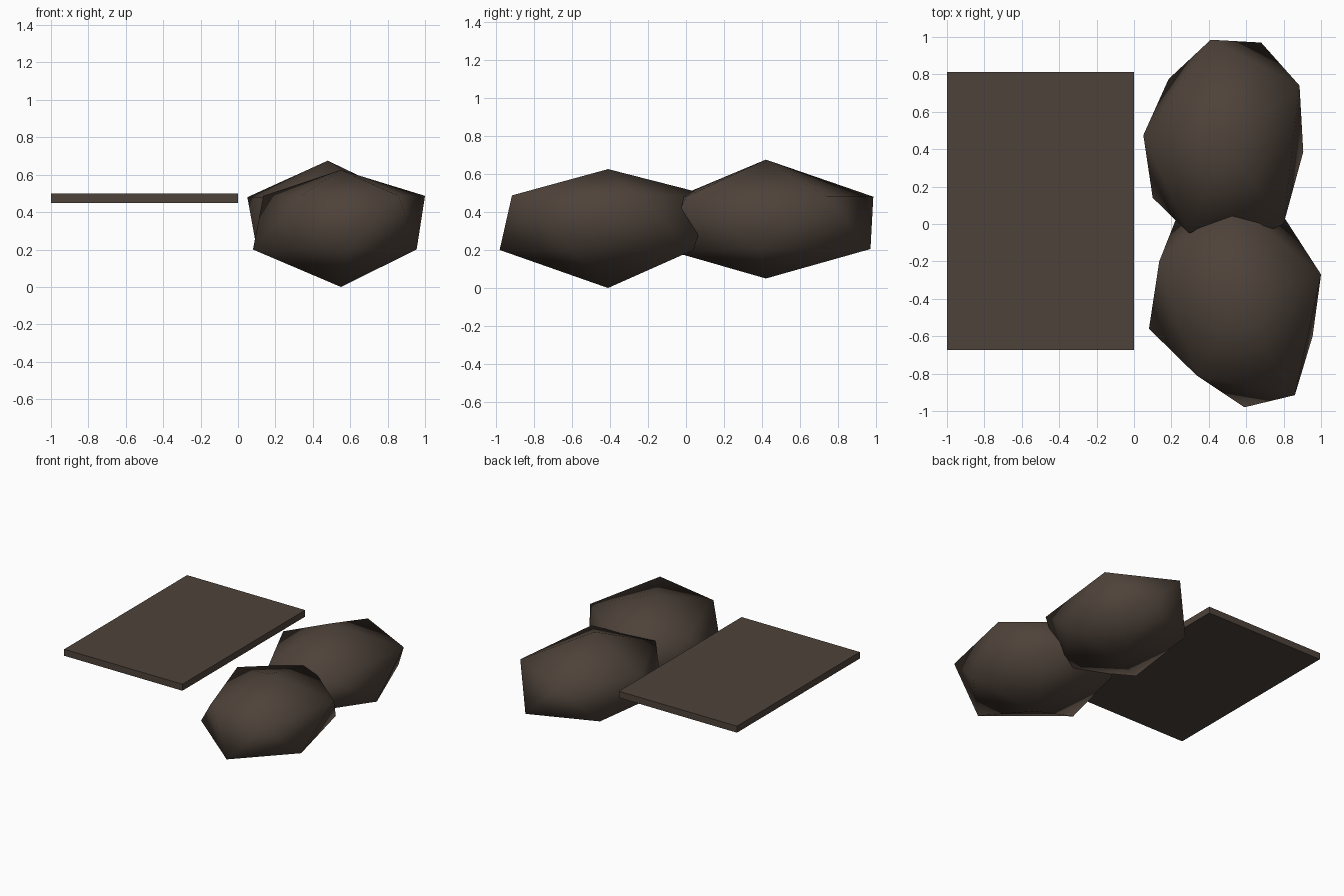
import bpy, bmesh

if "Cube" in bpy.data.objects:
    bpy.data.objects.remove(bpy.data.objects["Cube"])

stone = bpy.data.materials.new("dark brown stone")
stone.diffuse_color = (0.076, 0.055, 0.042, 1)
stone.use_nodes = True
stone.node_tree.nodes["Principled BSDF"].inputs["Base Color"].default_value = stone.diffuse_color


def finish(name, bm, smooth):
    bmesh.ops.recalc_face_normals(bm, faces=bm.faces)
    for f in bm.faces:
        f.smooth = smooth
    me = bpy.data.meshes.new(name)
    bm.to_mesh(me)
    bm.free()
    me.materials.append(stone)
    ob = bpy.data.objects.new(name, me)
    bpy.context.collection.objects.link(ob)
    return ob


def boulder(name, top, bottom, upper, lower, z_up, z_low):
    """Twenty-sided rock: two poles and two staggered rings of five corners."""
    bm = bmesh.new()
    t, b = bm.verts.new(top), bm.verts.new(bottom)
    u = [bm.verts.new((x, y, z_up)) for x, y in upper]
    l = [bm.verts.new((x, y, z_low)) for x, y in lower]
    for i in range(5):
        j = (i + 1) % 5
        bm.faces.new((t, u[i], u[j]))
        bm.faces.new((u[i], l[i], u[j]))
        bm.faces.new((l[i], l[j], u[j]))
        bm.faces.new((b, l[j], l[i]))
    return finish(name, bm, True)


# flat slab
bm = bmesh.new()
bmesh.ops.create_cube(bm, size=1)
bmesh.ops.scale(bm, vec=(1.0, 1.485, 0.05), verts=bm.verts)
bmesh.ops.translate(bm, vec=(-0.5, 0.07, 0.475), verts=bm.verts)
finish("slab", bm, False)

# back boulder (rings run clockwise seen from above, lower[i] follows upper[i])
boulder("back_boulder", (0.48, 0.42, 0.675), (0.48, 0.42, 0.05),
        [(0.05, 0.475), (0.41, 0.985), (0.885, 0.74), (0.80, 0.0), (0.29, -0.045)],
        [(0.185, 0.775), (0.68, 0.97), (0.905, 0.385), (0.55, -0.12), (0.10, 0.14)],
        0.48, 0.205)

# front boulder
boulder("front_boulder", (0.55, -0.41, 0.625), (0.55, -0.41, 0.0),
        [(1.0, -0.27), (0.86, -0.915), (0.335, -0.81), (0.135, -0.2), (0.52, 0.13)],
        [(0.955, -0.6), (0.59, -0.98), (0.08, -0.56), (0.23, 0.04), (0.80, 0.04)],
        0.487, 0.2)
